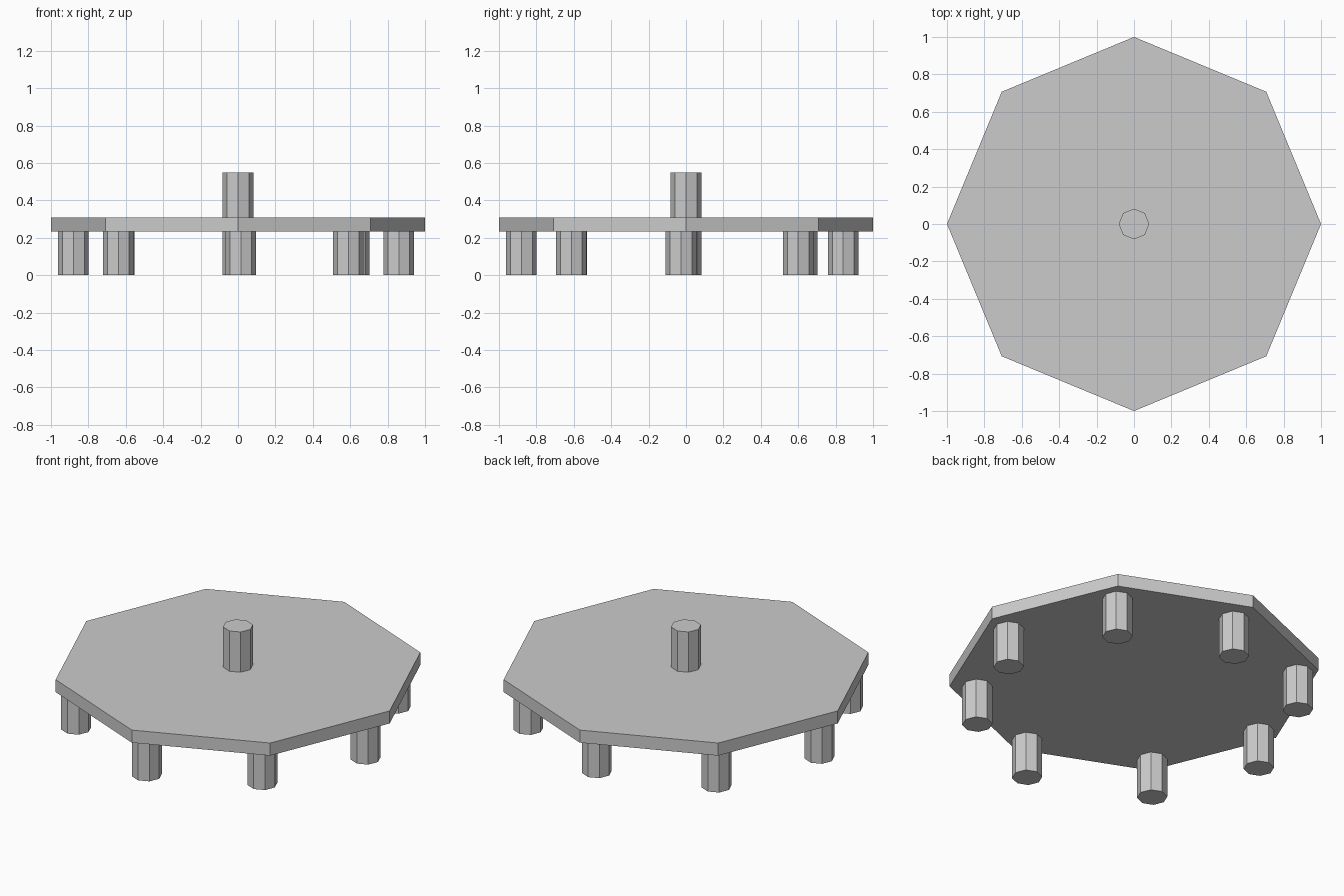
import bpy

if "Cube" in bpy.data.objects:
    bpy.data.objects.remove(bpy.data.objects["Cube"])


def prism(name, x, y, z0, z1, radius):
    # Eight-sided upright post or slab with a corner on each axis
    bpy.ops.mesh.primitive_cylinder_add(
        vertices=8, radius=radius, depth=z1 - z0, location=(x, y, (z0 + z1) / 2))
    ob = bpy.context.object
    ob.name = name
    return ob


LEG_TOP, PLATE_TOP, POST_TOP = 0.235, 0.31, 0.55
POST_RADIUS = 0.082

# Octagonal plate
prism("plate", 0, 0, LEG_TOP, PLATE_TOP, 1.0)

# Central knob
prism("knob", 0, 0, PLATE_TOP, POST_TOP, POST_RADIUS)

# Slightly uneven ring of legs, one per plate corner
legs = [(0.86, -0.027), (0.62, 0.60), (0.0, 0.84), (-0.635, 0.62),
        (-0.88, 0.0), (-0.64, -0.61), (0.015, -0.88), (0.59, -0.613)]
for i, (x, y) in enumerate(legs):
    prism(f"leg_{i + 1}", x, y, 0, LEG_TOP, POST_RADIUS)
